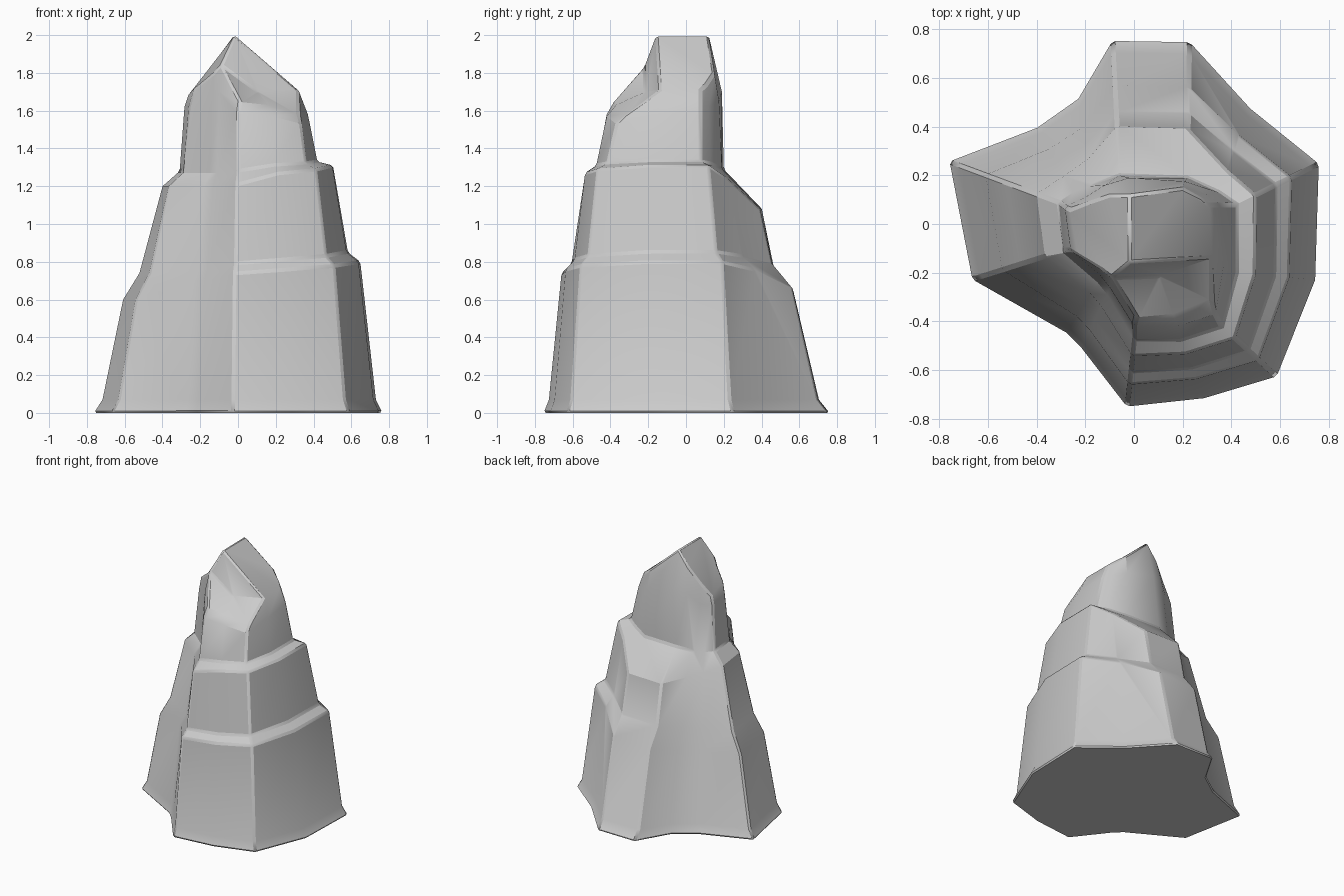
import bpy, bmesh, math
from mathutils import Vector

# Each corner column, counter-clockwise from the right:
# foot x,y | shoulder x,y | heights of lower ledge rim/inside, upper ledge rim/inside | upper rim inset
columns = [
    (.765, .25, .42, .08, .80, .85, 1.31, 1.33, .76),
    (.48, .48, .35, .13, .76, .83, 1.24, 1.32, .74),
    (.23, .755, .22, .19, .66, .79, 1.08, 1.29, .64),
    (-.09, .76, -.06, .20, .64, .78, 1.08, 1.29, .64),
    (-.23, .52, -.17, .16, .60, .75, 1.11, 1.27, .70),
    (-.40, .40, -.25, .13, .60, .74, 1.15, 1.27, .75),
    (-.765, .26, -.31, .09, .60, .74, 1.20, 1.28, .80),
    (-.67, -.23, -.29, -.11, .60, .74, 1.20, 1.28, .80),
    (-.28, -.45, -.15, -.24, .68, .75, 1.20, 1.27, .78),
    (-.22, -.51, -.11, -.29, .70, .76, 1.20, 1.27, .78),
    (-.03, -.755, .00, -.475, .74, .79, 1.21, 1.28, .76),
    (.29, -.72, .19, -.475, .76, .81, 1.27, 1.31, .76),
    (.59, -.63, .36, -.42, .78, .83, 1.29, 1.32, .76),
    (.75, -.23, .42, -.20, .80, .85, 1.31, 1.33, .76),
]
# Summit: neck point then rim point of each column
summit = [
    (.355, .08, 1.60, .31, .08, 1.715), (.30, .12, 1.62, .27, .11, 1.74),
    (.21, .175, 1.65, .20, .15, 1.80), (-.02, .19, 1.70, -.02, .12, 2.0),
    (-.12, .16, 1.70, -.10, .12, 1.89), (-.20, .11, 1.62, -.19, .09, 1.77),
    (-.285, .07, 1.62, -.265, .06, 1.68), (-.26, -.11, 1.62, -.23, -.13, 1.72),
    (-.14, -.21, 1.62, -.13, -.19, 1.80), (-.10, -.26, 1.70, -.09, -.22, 1.84),
    (.00, -.42, 1.58, .01, -.38, 1.65), (.18, -.42, 1.57, .16, -.37, 1.63),
    (.335, -.37, 1.53, .32, -.31, 1.58), (.37, -.16, 1.58, .32, -.14, 1.71),
]

bm = bmesh.new()
n = len(columns)
rings = []


def add_ring(points):
    ring = [bm.verts.new(p) for p in points]
    if rings:
        for i in range(n):
            j = (i + 1) % n
            bm.faces.new((rings[-1][i], rings[-1][j], ring[j], ring[i]))
    rings.append(ring)


# Stepped body: slide each column from its foot toward the shoulder
for level in range(6):
    points = []
    for bx, by, cx, cy, z2, z3, z4, z5, inset in columns:
        t = (0, .10, .34, .53, inset, 1)[level]
        z = (0, .07, z2, z3, z4, z5)[level]
        points.append((bx + (cx - bx) * t, by + (cy - by) * t, z))
    add_ring(points)
add_ring([s[:3] for s in summit])
add_ring([s[3:] for s in summit])

# Flat underside
bm.faces.new(list(reversed(rings[0])))

# Peak: two sloping facets meeting in a ridge, and a scooped front
r = rings[-1]
peak = bm.verts.new((-.02, -.16, 2.0))
scoop = bm.verts.new((.10, -.215, 1.70))
bm.faces.new(r[3:10] + [peak])
bm.faces.new([r[13]] + r[0:4] + [peak])
bm.faces.new((r[9], scoop, peak))
bm.faces.new((peak, scoop, r[13]))
for i in range(9, 13):
    bm.faces.new((r[i], r[i + 1], scoop))

bmesh.ops.recalc_face_normals(bm, faces=bm.faces)
mesh = bpy.data.meshes.new("rock_spire")
bm.to_mesh(mesh)
bm.free()
rock = bpy.data.objects.new("rock_spire", mesh)
bpy.context.collection.objects.link(rock)

# Narrow worn edges with soft shading
bevel = rock.modifiers.new("worn_edges", 'BEVEL')
bevel.width = .012
bevel.segments = 1
bevel.limit_method = 'ANGLE'
bevel.angle_limit = math.radians(35)
bpy.context.view_layer.objects.active = rock
rock.select_set(True)
bpy.ops.object.shade_smooth_by_angle(angle=math.radians(30))
